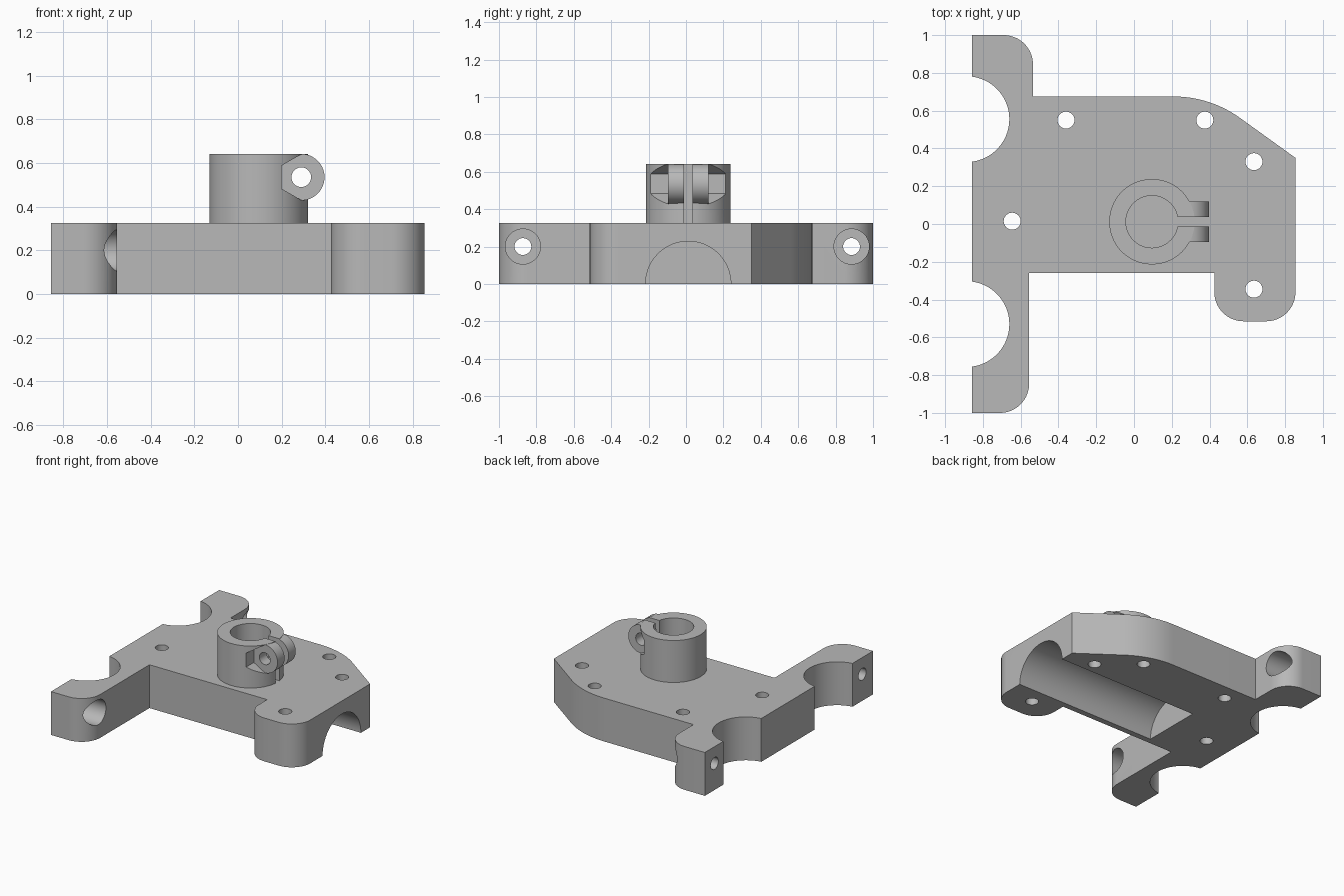
import bpy
import bmesh
from math import sin, cos, radians

cube = bpy.data.objects.get("Cube")
if cube:
    bpy.data.objects.remove(cube, do_unlink=True)

grey = bpy.data.materials.new("plain grey")
grey.use_nodes = True
grey.diffuse_color = (0.48, 0.48, 0.48, 1)
grey.node_tree.nodes["Principled BSDF"].inputs["Base Color"].default_value = (0.48, 0.48, 0.48, 1)

PLATE_TOP, BOSS_TOP = 0.326, 0.642
MID_Y = 0.012           # shared axis of the boss, clamp and groove
BOSS_X = 0.095
CLAMP = (0.29, 0.535)   # clamp bolt axis, x and z


def arc(center, r, start, end, steps=16):
    angles = [radians(start + (end - start) * i / steps) for i in range(steps + 1)]
    return [(center[0] + r * cos(a), center[1] + r * sin(a)) for a in angles]


def circle(center, r, sides=64, turn=0):
    return arc(center, r, turn, turn + 360, sides)[:-1]


def prism(name, points, low, high, axis="z"):
    """Extrude a 2D profile along an axis."""
    place = {"x": lambda u, v, w: (w, u, v),
             "y": lambda u, v, w: (u, w, v),
             "z": lambda u, v, w: (u, v, w)}[axis]
    bm = bmesh.new()
    face = bm.faces.new([bm.verts.new(place(u, v, low)) for u, v in points])
    grown = bmesh.ops.extrude_face_region(bm, geom=[face], use_keep_orig=True)
    shift = place(0, 0, high - low)
    bmesh.ops.translate(bm, vec=shift, verts=[g for g in grown["geom"] if isinstance(g, bmesh.types.BMVert)])
    bmesh.ops.recalc_face_normals(bm, faces=bm.faces)
    mesh = bpy.data.meshes.new(name)
    bm.to_mesh(mesh)
    bm.free()
    mesh.materials.append(grey)
    obj = bpy.data.objects.new(name, mesh)
    bpy.context.collection.objects.link(obj)
    return obj


def activate(obj):
    bpy.ops.object.select_all(action="DESELECT")
    obj.select_set(True)
    bpy.context.view_layer.objects.active = obj


def combine(obj, tool, operation="DIFFERENCE"):
    """Apply a boolean and discard the tool."""
    mod = obj.modifiers.new("boolean", "BOOLEAN")
    mod.operation, mod.solver, mod.object = operation, "EXACT", tool
    activate(obj)
    bpy.ops.object.modifier_apply(modifier=mod.name)
    bpy.data.objects.remove(tool, do_unlink=True)


def box_profile(u0, u1, v0, v1):
    return [(u0, v0), (u1, v0), (u1, v1), (u0, v1)]


# Plate outline with arms, rounded corners and two round bites
outline = [(-0.857, -1)]
outline += arc((-0.71, -0.845), 0.155, -90, 0)
outline += [(-0.555, -0.26), (0.425, -0.26)]
outline += arc((0.58, -0.36), 0.155, 180, 270)
outline += arc((0.70, -0.36), 0.155, 270, 360)
outline += [(0.855, 0.35)]
outline += arc((0.21, 0.075), 0.6, 54, 90)
outline += [(-0.535, 0.675)]
outline += arc((-0.69, 0.845), 0.155, 0, 90)
outline += [(-0.857, 1)]
for bite_y in (0.555, -0.53):
    outline += arc((-0.887, bite_y), 0.227, 82.5, -82.5, 36)
plate = prism("mounting_plate", outline, 0, PLATE_TOP)

# Half-round groove under the plate
combine(plate, prism("groove", circle((MID_Y, 0), 0.228, 96), -0.33, 1, "x"))

# Vertical screw holes
for spot in [(-0.36, 0.55), (0.375, 0.55), (0.635, 0.33), (-0.645, 0.015), (0.635, -0.345)]:
    combine(plate, prism("screw_hole", circle(spot, 0.045, 32), -0.1, 0.5))

# Counterbored holes through the arms
for y in (-0.872, 0.885):
    combine(plate, prism("counterbore", circle((y, 0.2), 0.094), -0.74, -0.3, "x"))
    combine(plate, prism("arm_hole", circle((y, 0.2), 0.045, 32), -1, -0.6, "x"))

# Boss with hexagonal bolt pockets either side of the clamp
boss = prism("clamp_boss", circle((BOSS_X, MID_Y), 0.226, 96), PLATE_TOP, BOSS_TOP)
for side in (-1, 1):
    ends = sorted((MID_Y + side * 0.108, MID_Y + side * 0.4))
    combine(boss, prism("pocket", circle(CLAMP, 0.105, 6, 30), *ends, "y"))

# Clamp lugs, then bore, slit and bolt hole
combine(boss, prism("lug", circle(CLAMP, 0.1065), MID_Y - 0.108, MID_Y + 0.108, "y"), "UNION")
combine(boss, prism("bore", circle((BOSS_X, MID_Y), 0.138), 0.2, 1))
combine(boss, prism("slit", box_profile(BOSS_X, 0.6, MID_Y - 0.024, MID_Y + 0.024), 0.2, 1))
combine(boss, prism("bolt_hole", circle(CLAMP, 0.045, 32), -0.4, 0.4, "y"))

for part in (plate, boss):
    activate(part)
    bpy.ops.object.shade_smooth_by_angle(angle=radians(25))
